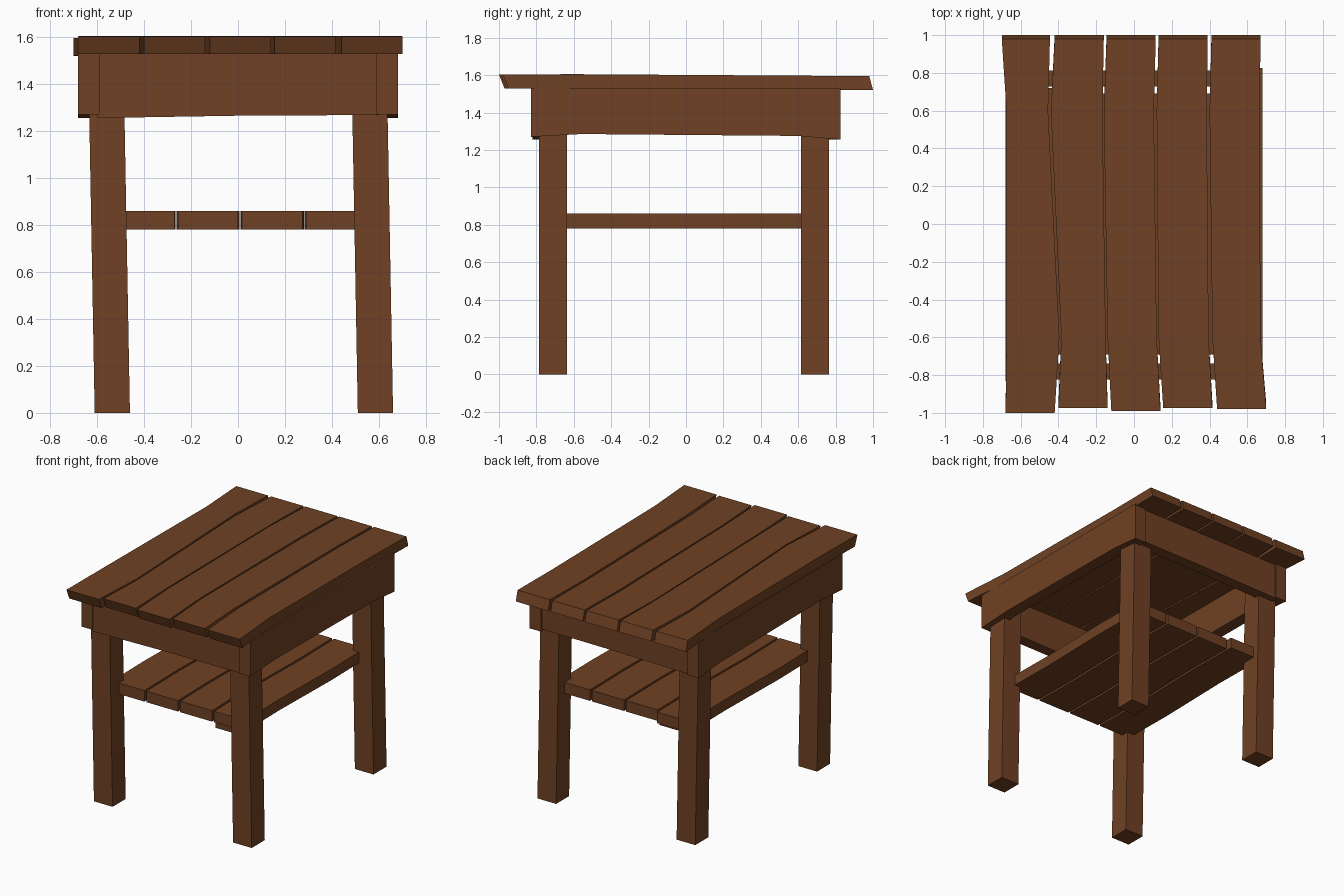
import bpy
import bmesh

default_cube = bpy.data.objects.get("Cube")
if default_cube:
    bpy.data.objects.remove(default_cube, do_unlink=True)

wood = bpy.data.materials.new("brown wood")
wood.use_nodes = True
wood_colour = (0.16, 0.053, 0.017, 1.0)
wood.diffuse_color = wood_colour
wood.node_tree.nodes["Principled BSDF"].inputs["Base Color"].default_value = wood_colour


def loft(name, rings):
    """Solid board skinned through a row of four-cornered sections."""
    bm = bmesh.new()
    loops = [[bm.verts.new(corner) for corner in ring] for ring in rings]
    for near, far in zip(loops, loops[1:]):
        for i in range(4):
            j = (i + 1) % 4
            bm.faces.new((near[i], near[j], far[j], far[i]))
    bm.faces.new(loops[0])
    bm.faces.new(loops[-1])
    bmesh.ops.recalc_face_normals(bm, faces=bm.faces)
    mesh = bpy.data.meshes.new(name)
    bm.to_mesh(mesh)
    bm.free()
    mesh.materials.append(wood)
    board = bpy.data.objects.new(name, mesh)
    bpy.context.collection.objects.link(board)
    return board


def section_along_y(y, left, right, bottom, top, slant=0.0):
    """Upright section across a lengthwise board; slant shifts its lower edge."""
    return [(left, y + slant, bottom), (right, y + slant, bottom),
            (right, y, top), (left, y, top)]


# Tabletop: five slightly crooked planks with bevelled ends
# (front end, left edges front to back, right edges front to back)
top_planks = [
    (-1.0, (-0.68, -0.675, -0.675, -0.70), (-0.42, -0.395, -0.455, -0.445)),
    (-0.975, (-0.40, -0.385, -0.44, -0.42), (-0.14, -0.15, -0.167, -0.16)),
    (-0.99, (-0.12, -0.14, -0.16, -0.145), (0.14, 0.12, 0.105, 0.115)),
    (-0.975, (0.155, 0.13, 0.12, 0.13), (0.415, 0.395, 0.385, 0.39)),
    (-0.98, (0.44, 0.415, 0.40, 0.41), (0.70, 0.67, 0.665, 0.67)),
]
top_heights = (1.603, 1.605, 1.597, 1.595)
end_slants = (0.03, 0, 0, 0.02)
for number, (front, lefts, rights) in enumerate(top_planks, 1):
    stations = (front, -0.6, 0.6, 0.98)
    loft(f"top_plank_{number}", [
        section_along_y(y, left, right, top - 0.075, top, slant)
        for y, left, right, top, slant
        in zip(stations, lefts, rights, top_heights, end_slants)])

# Side aprons run the full depth, with an uneven lower edge
for side, sign in (("left", 1), ("right", -1)):
    inner, outer = sorted((sign * 0.59, sign * 0.68))
    loft(f"{side}_apron", [
        section_along_y(y, inner, outer, bottom, 1.53)
        for y, bottom in ((-0.83, 1.27), (-0.56, 1.285), (0.6, 1.275), (0.825, 1.255))])

# Front and back aprons fit between the side aprons
for end, y in (("front", -0.78), ("back", 0.77)):
    loft(f"{end}_apron", [
        [(x, y - 0.042, bottom), (x, y + 0.042, bottom),
         (x, y + 0.042, 1.53), (x, y - 0.042, 1.53)]
        for x, bottom in ((-0.6, 1.255), (0, 1.265), (0.6, 1.268))])

# Four square legs, all leaning a little the same way
for end, y in (("front", -0.71), ("back", 0.69)):
    for side, foot in (("left", 0.585), ("right", -0.535)):
        loft(f"{end}_{side}_leg", [
            [(x + dx, y + dy, z)
             for dx, dy in ((-0.075, -0.075), (0.075, -0.075), (0.075, 0.075), (-0.075, 0.075))]
            for x, z in ((foot, 0), (foot - 0.028, 1.53))])

# Lower shelf: four planks let into the legs
shelf_edges = (-0.54, -0.263, 0.008, 0.282, 0.55)
for number, (left, right) in enumerate(zip(shelf_edges, shelf_edges[1:]), 1):
    back = 0.72 if number == 1 else 0.69
    loft(f"shelf_plank_{number}", [
        section_along_y(y, left + 0.008 + shift, right - 0.008 + shift, 0.78, 0.86)
        for y, shift in ((-0.69, 0), (-0.3, -0.006), (0.3, 0.006), (back, 0))])
